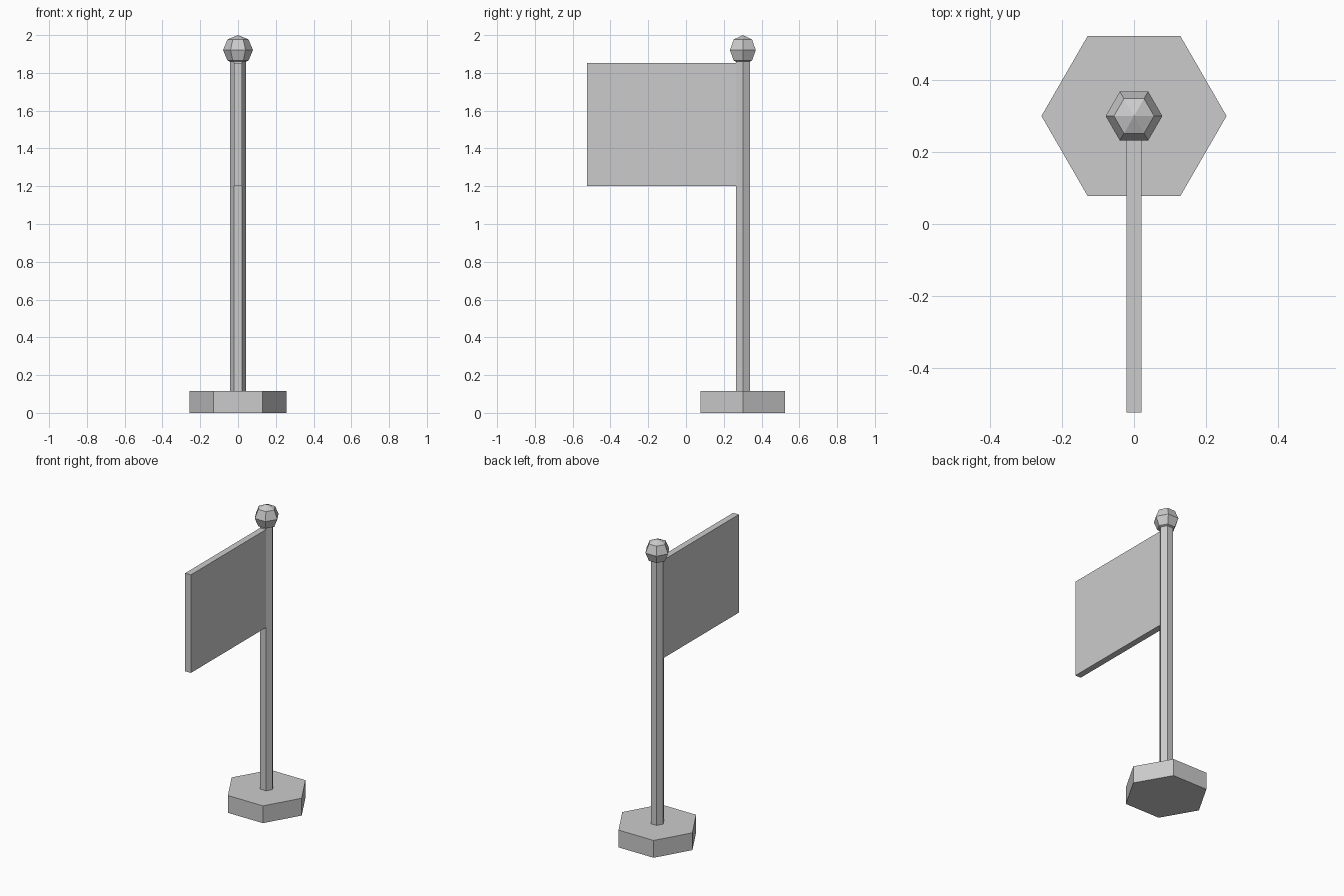
import bpy
import bmesh
from math import cos, sin, tau

cube = bpy.data.objects.get("Cube")
if cube:
    bpy.data.objects.remove(cube, do_unlink=True)

SIDES = 6
POLE_Y = 0.301

# One plain grey for every part
grey = bpy.data.materials.new("plain_grey")
grey.use_nodes = True
colour = (0.6, 0.6, 0.6, 1)
grey.diffuse_color = colour
grey.node_tree.nodes["Principled BSDF"].inputs["Base Color"].default_value = colour


def finish(name, bm):
    bmesh.ops.recalc_face_normals(bm, faces=bm.faces)
    mesh = bpy.data.meshes.new(name)
    bm.to_mesh(mesh)
    bm.free()
    mesh.materials.append(grey)
    obj = bpy.data.objects.new(name, mesh)
    bpy.context.collection.objects.link(obj)
    return obj


def lathe(name, profile):
    """Six-sided solid from (radius, height) pairs, corners on the x axis."""
    bm = bmesh.new()
    rings = []
    for r, z in profile:
        count = SIDES if r > 0 else 1
        rings.append([bm.verts.new((r * cos(tau * i / SIDES), r * sin(tau * i / SIDES), z))
                      for i in range(count)])
    for low, high in zip(rings, rings[1:]):
        for i in range(SIDES):
            j = (i + 1) % SIDES
            corners = [low[i % len(low)], low[j % len(low)],
                       high[j % len(high)], high[i % len(high)]]
            bm.faces.new(list(dict.fromkeys(corners)))
    for ring in (rings[0], rings[-1]):
        if len(ring) > 1:
            bm.faces.new(ring)
    obj = finish(name, bm)
    obj.location.y = POLE_Y
    return obj


# Base, pole and faceted ball on top
lathe("base", [(0.258, 0), (0.258, 0.115)])
lathe("pole", [(0.043, 0.1), (0.043, 1.88)])
BALL_R, BALL_Z = 0.079, 1.921
lathe("finial_ball", [(max(0, round(BALL_R * sin(tau * k / 8), 5)),
                       BALL_Z - BALL_R * cos(tau * k / 8)) for k in range(5)])

# Flat flag reaching forward from the pole
bm = bmesh.new()
bmesh.ops.create_cube(bm, size=1)
front, back, low, high = -0.525, POLE_Y, 1.2, 1.852
bmesh.ops.scale(bm, vec=(0.042, back - front, high - low), verts=bm.verts)
flag = finish("flag", bm)
flag.location = (0, (front + back) / 2, (low + high) / 2)
